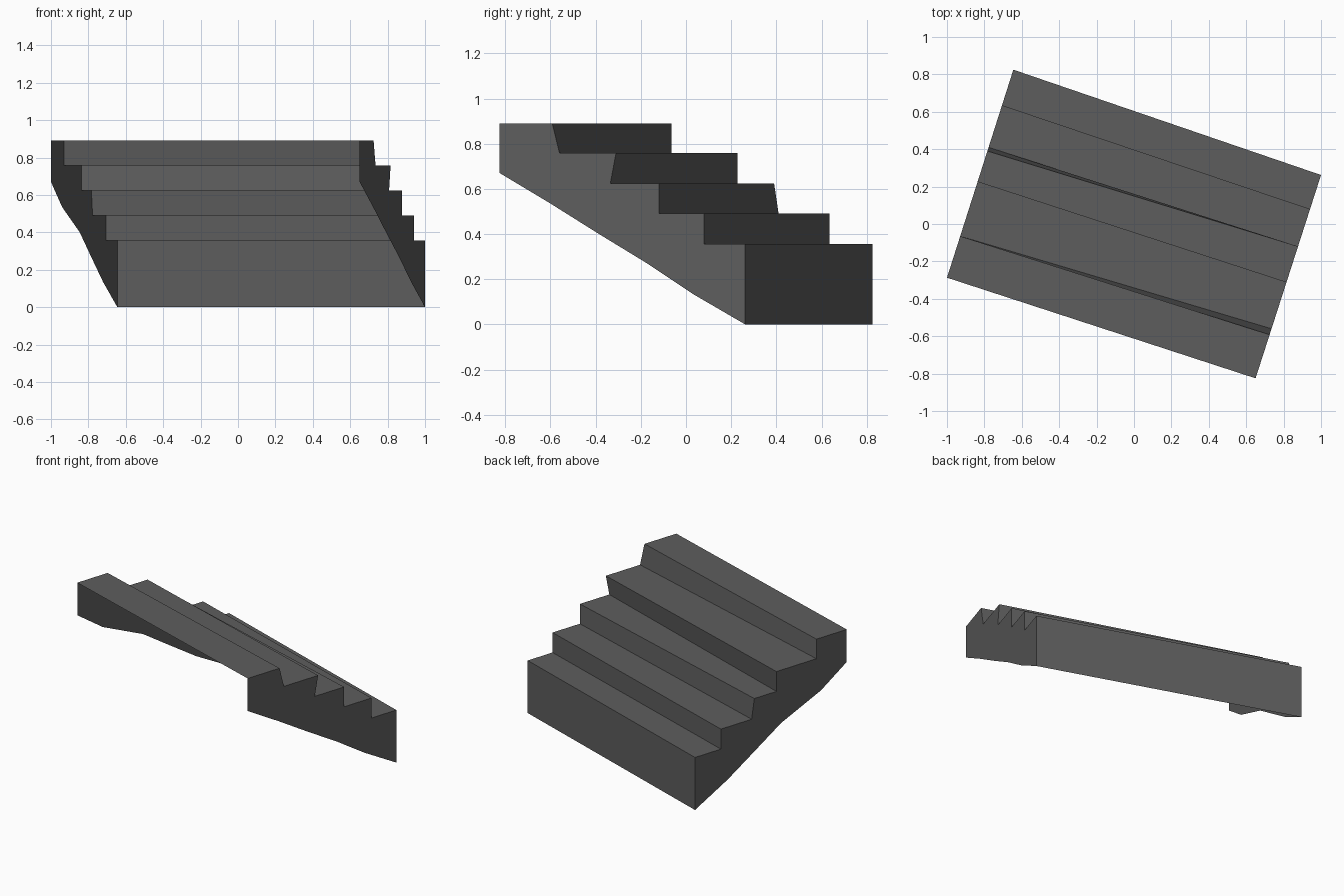
import bpy

if "Cube" in bpy.data.objects:
    bpy.data.objects.remove(bpy.data.objects["Cube"])

# One flat colour
mat = bpy.data.materials.new("dark grey stone")
mat.diffuse_color = (0.11, 0.11, 0.11, 1)
mat.use_nodes = True
mat.node_tree.nodes["Principled BSDF"].inputs["Base Color"].default_value = mat.diffuse_color

# Stair plan: each end is a straight line in plan, so only y is needed
LEFT_BACK, LEFT_FRONT = (-0.645, 0.825), (-1.0, -0.287)
RIGHT_BACK, RIGHT_FRONT = (1.0, 0.262), (0.65, -0.825)


def on_end(back, front, y, z):
    t = (y - back[1]) / (front[1] - back[1])
    return (back[0] + t * (front[0] - back[0]), y, z)


def left(y, z):
    return on_end(LEFT_BACK, LEFT_FRONT, y, z)


def right(y, z):
    return on_end(RIGHT_BACK, RIGHT_FRONT, y, z)


def make(name, verts, faces):
    me = bpy.data.meshes.new(name)
    me.from_pydata(verts, [], faces)
    me.materials.append(mat)
    ob = bpy.data.objects.new(name, me)
    bpy.context.collection.objects.link(ob)
    return ob


# Stepped profile: left y at riser bottom / top, right y at riser bottom / top
levels = [0, 0.355, 0.49, 0.624, 0.758, 0.89]
risers = [(0.825, 0.825, 0.262, 0.262),
          (0.635, 0.635, 0.08, 0.08),
          (0.41, 0.39, -0.12, -0.12),
          (0.228, 0.228, -0.335, -0.31),
          (-0.065, -0.065, -0.56, -0.592)]
lp, rp = [], []
for i, (lb, lt, rb, rt) in enumerate(risers):
    lp += [left(lb, levels[i]), left(lt, levels[i + 1])]
    rp += [right(rb, levels[i]), right(rt, levels[i + 1])]
lp.append(left(LEFT_FRONT[1], levels[-1]))
rp.append(right(RIGHT_FRONT[1], levels[-1]))

# Treads and risers: a folded sheet, open underneath
n = len(lp)
make("treads_and_risers", lp + rp,
     [(i, i + 1, n + i + 1, n + i) for i in range(n - 1)])

# Side panels: stepped top edge, sloping lower edge
under_z = [0.67, 0.535, 0.40, 0.27, 0.135]
left_under = [left(y, z) for y, z in zip([-0.287, -0.10, 0.195, 0.385, 0.585], under_z)]
right_under = [right(y, z) for y, z in zip([-0.825, -0.60, -0.385, -0.172, 0.03], under_z)]
lo, ro = lp + left_under, rp + right_under
make("left_side_panel", lo, [tuple(reversed(range(len(lo))))])
make("right_side_panel", ro, [tuple(range(len(ro)))])
